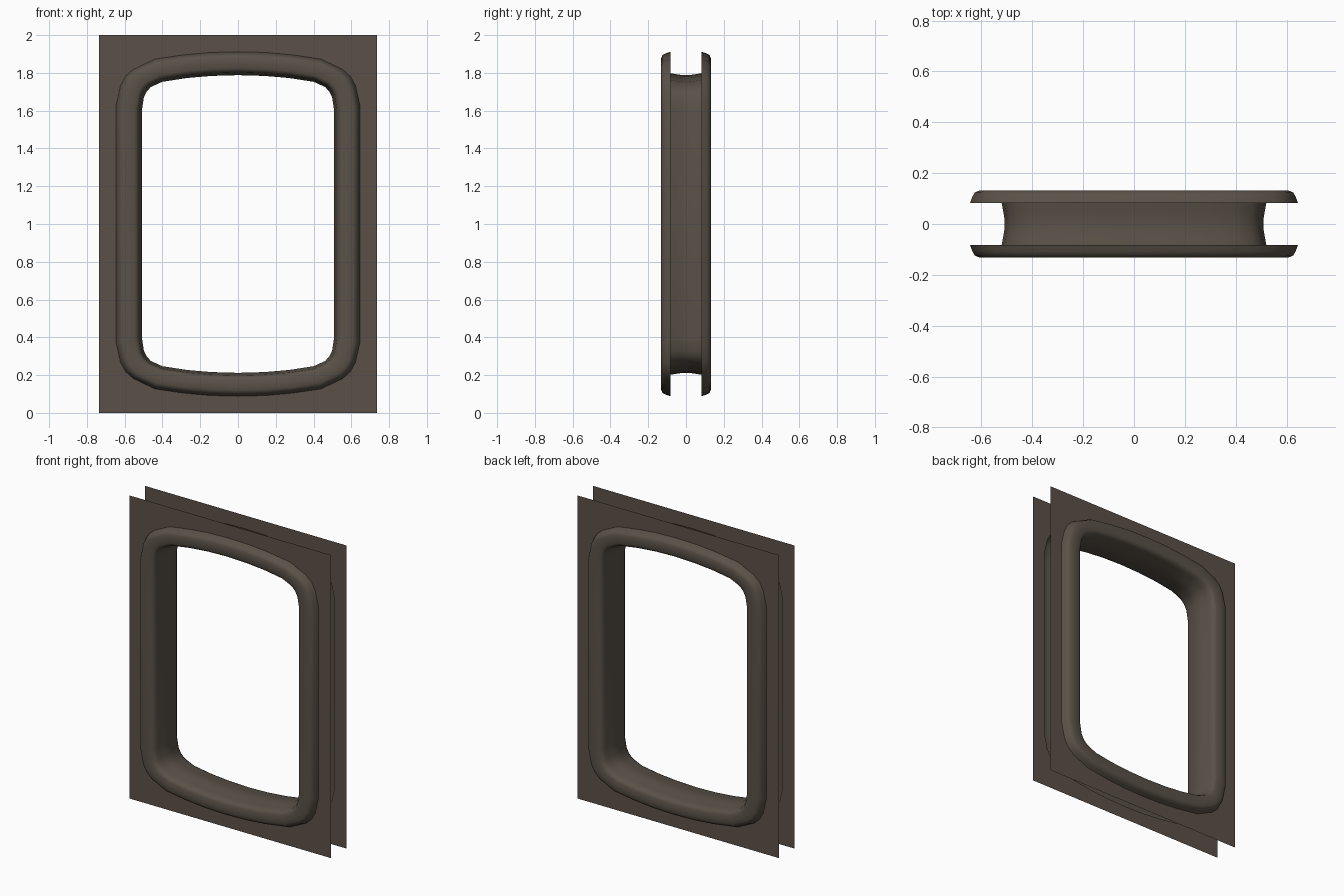
import bpy, math

if "Cube" in bpy.data.objects:
    bpy.data.objects.remove(bpy.data.objects["Cube"])

# One quarter (upper right) of the opening outline and of the rim's outer outline, as x, z
INNER = [(.508, 1.60), (.497, 1.672), (.483, 1.70), (.46, 1.725), (.40, 1.752), (.27, 1.772), (.14, 1.783), (0, 1.787)]
OUTER = [(.645, 1.63), (.622, 1.733), (.595, 1.782), (.555, 1.818), (.44, 1.873), (.29, 1.895), (.15, 1.908), (0, 1.912)]
GAP = .082             # panel distance from the centre
HALF_W, TOP = .735, 2.0


def material(name, rgb):
    m = bpy.data.materials.new(name)
    m.diffuse_color = (*rgb, 1)
    m.use_nodes = True
    m.node_tree.nodes["Principled BSDF"].inputs["Base Color"].default_value = m.diffuse_color
    return m


PANEL = material("panel brown", (.106, .081, .066))
TRIM = material("trim olive brown", (.100, .083, .064))


def make(name, verts, faces, mat, smooth=None):
    me = bpy.data.meshes.new(name)
    me.from_pydata(verts, [], faces)
    me.materials.append(mat)
    ob = bpy.data.objects.new(name, me)
    bpy.context.collection.objects.link(ob)
    if smooth:
        bpy.context.view_layer.objects.active = ob
        ob.select_set(True)
        bpy.ops.object.shade_smooth_by_angle(angle=math.radians(smooth))
        ob.select_set(False)
    return ob


def quarter(t):
    return [(a[0] + (b[0] - a[0]) * t, a[1] + (b[1] - a[1]) * t) for a, b in zip(INNER, OUTER)]


def loop(t):
    # full closed outline, counter-clockwise seen from the front
    q = quarter(t)
    upper = q + [(-x, z) for x, z in reversed(q[:-1])]
    return upper + [(-x, 2 - z) for x, z in upper]


def sweep(name, profile):
    # profile of (t, y): t = 0 opening edge, t = 1 outer rim edge
    verts, faces = [], []
    for t, y in profile:
        verts += [(x, y, z) for x, z in loop(t)]
    n = len(loop(0))
    for r in range(len(profile) - 1):
        for i in range(n):
            j = (i + 1) % n
            faces.append((r * n + i, r * n + j, (r + 1) * n + j, (r + 1) * n + i))
    if profile[0][0] < profile[-1][0] and profile[1][1] < 0:
        faces = [f[::-1] for f in faces]
    return make(name, verts, faces, TRIM, 62)


# Tunnel lining between the two panels, bulging slightly into the opening
lining = [(.09, -GAP), (.04, -.045), (.008, -.018), (.008, .018), (.04, .045), (.09, GAP)]
sweep("opening_lining", lining[::-1])

RIM = [(.09, GAP), (.12, .108), (.19, .124), (.30, .131), (.55, .132), (.74, .131), (.86, .124), (.93, .108), (1, GAP)]
for side, s in (("front", -1), ("back", 1)):
    # Raised rounded rim
    sweep(side + "_rim", [(t, s * y) for t, y in RIM])
    # Thin sheet panel around the rim: four mirrored quarters
    verts, faces = [], []
    ring = [(1, HALF_W, 1.0)]
    q = quarter(1)
    outline = [(q[0][0], 1.0)] + q + [(0, TOP), (HALF_W, TOP), (HALF_W, 1.0)]
    for mx in (1, -1):
        for mz in (1, -1):
            start = len(verts)
            verts += [(mx * x, s * GAP, 1 + mz * (z - 1)) for x, z in outline]
            f = list(range(start, len(verts)))
            # outline runs clockwise seen from the front
            faces.append(f[::-1] if mx * mz * s < 0 else f)
    make(side + "_panel", verts, faces, PANEL)
